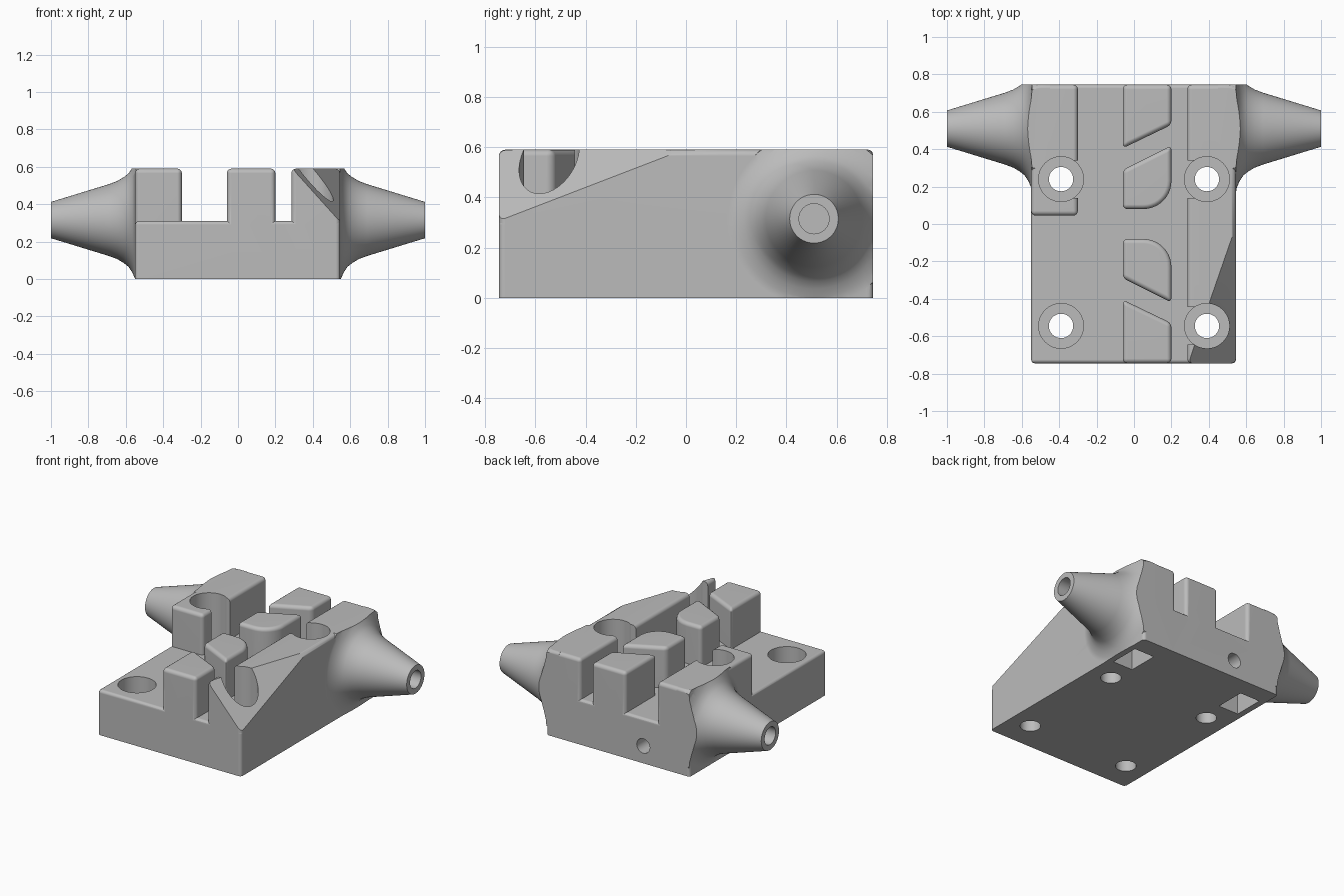
import bpy, bmesh, math
from mathutils import Vector, Matrix

if "Cube" in bpy.data.objects:
    bpy.data.objects.remove(bpy.data.objects["Cube"])

grey = bpy.data.materials.new("light_grey")
grey.use_nodes = True
colour = (0.5, 0.5, 0.5, 1)
grey.diffuse_color = colour
grey.node_tree.nodes["Principled BSDF"].inputs["Base Color"].default_value = colour

LEFT, RIGHT, FRONT, BACK = -0.55, 0.545, -0.745, 0.745
DECK, TOP = 0.31, 0.59
AXIS_Y, AXIS_Z = 0.51, 0.315


def finish(bm, name):
    bmesh.ops.recalc_face_normals(bm, faces=bm.faces)
    mesh = bpy.data.meshes.new(name)
    bm.to_mesh(mesh)
    bm.free()
    mesh.materials.append(grey)
    obj = bpy.data.objects.new(name, mesh)
    bpy.context.scene.collection.objects.link(obj)
    return obj


def block(name, outline, z0, z1, radius=0.0, slope=None):
    """Upright prism with rounded top and corners, optionally sliced by a plane."""
    bm = bmesh.new()
    face = bm.faces.new([bm.verts.new((x, y, z0)) for x, y in outline])
    up = bmesh.ops.extrude_face_region(bm, geom=[face])["geom"]
    bmesh.ops.translate(bm, verts=[g for g in up if isinstance(g, bmesh.types.BMVert)],
                        vec=(0, 0, z1 - z0))
    bmesh.ops.recalc_face_normals(bm, faces=bm.faces)
    if radius:
        edges = [e for e in bm.edges if max(v.co.z for v in e.verts) > z0 + 0.001
                 and e.calc_face_angle(0) > 0.4]
        bmesh.ops.bevel(bm, geom=edges, offset=radius, segments=4,
                        profile=0.5, affect='EDGES')
    if slope:
        a, b, c = (Vector(p) for p in slope)
        normal = (b - a).cross(c - a)
        if normal.z < 0:
            normal.negate()
        cut = bmesh.ops.bisect_plane(bm, geom=bm.verts[:] + bm.edges[:] + bm.faces[:],
                                     plane_co=a, plane_no=normal, clear_outer=True)
        rim = [g for g in cut["geom_cut"] if isinstance(g, bmesh.types.BMEdge)]
        bmesh.ops.edgeloop_fill(bm, edges=rim)
    return finish(bm, name)


def rect(x0, x1, y0, y1):
    return [(x0, y0), (x1, y0), (x1, y1), (x0, y1)]


def cylinder(name, radius, start, end):
    start, end = Vector(start), Vector(end)
    bm = bmesh.new()
    turn = (end - start).to_track_quat('Z', 'Y').to_matrix().to_4x4()
    bmesh.ops.create_cone(bm, cap_ends=True, segments=48, radius1=radius, radius2=radius,
                          depth=(end - start).length,
                          matrix=Matrix.Translation((start + end) / 2) @ turn)
    return finish(bm, name)


def lathe_x(name, profile, side):
    """Turned solid around the nozzle axis; profile holds (x, radius)."""
    bm = bmesh.new()
    n = 72
    rings = [[bm.verts.new((side * x, AXIS_Y + r * math.cos(2 * math.pi * i / n),
                            AXIS_Z + r * math.sin(2 * math.pi * i / n)))
              for i in range(n)] for x, r in profile]
    for a, b in zip(rings, rings[1:]):
        for i in range(n):
            j = (i + 1) % n
            bm.faces.new((a[i], a[j], b[j], b[i]))
    bm.faces.new(rings[0])
    bm.faces.new(rings[-1])
    return finish(bm, name)


def combine(target, tool, operation):
    mod = target.modifiers.new(operation.lower(), 'BOOLEAN')
    mod.operation, mod.solver, mod.object = operation, 'EXACT', tool
    bpy.context.view_layer.update()
    with bpy.context.temp_override(object=target, active_object=target):
        bpy.ops.object.modifier_apply(modifier=mod.name)
    bpy.data.objects.remove(tool)


# Base plate
body = block("mounting_block", rect(LEFT, RIGHT, FRONT, BACK), 0, DECK, 0.02)

# Side walls, the longer one with a sloping front corner
parts = [
    block("right_wall", rect(LEFT, -0.30, 0.045, BACK), 0, TOP, 0.025),
    block("left_wall", rect(0.285, RIGHT, FRONT, BACK), 0, TOP, 0.025,
          slope=[(RIGHT, -0.01, TOP), (0.29, FRONT, TOP), (RIGHT, FRONT, 0.307)]),
]

# Centre posts, mirrored front to back
end_post = [(-0.06, BACK), (-0.06, 0.405), (0.20, 0.53), (0.20, BACK)]
arc = [(0.05 + 0.15 * math.sin(t), 0.23 - 0.15 * math.cos(t))
       for t in (i * math.pi / 20 for i in range(11))]
inner_post = [(-0.06, 0.08)] + arc + [(0.20, 0.42), (-0.06, 0.29)]
for outline, label in ((end_post, "end_post"), (inner_post, "inner_post")):
    for side in (1, -1):
        parts.append(block(label, [(x, side * y) for x, y in outline], 0.1, TOP, 0.025))

# Flared side nozzles, trimmed flush with the block's top, back and bottom
flare = [(0.45, 0.36), (0.545, 0.345), (0.55, 0.315), (0.565, 0.28), (0.585, 0.25),
         (0.61, 0.23), (0.645, 0.209), (0.69, 0.192), (1.0, 0.097)]
for side in (1, -1):
    nozzle = lathe_x("nozzle", flare, side)
    trim = block("trim", rect(*sorted((side * 0.2, side * 1.2)), -0.3, BACK), 0, TOP, 0.02)
    combine(nozzle, trim, 'INTERSECT')
    parts.append(nozzle)

for part in parts:
    combine(body, part, 'UNION')

# Counterbored screw holes, with openings through the inner wall faces
cutters = []
for x in (-0.39, 0.39):
    for y in (0.24, -0.545):
        cutters.append(cylinder("counterbore", 0.12, (x, y, 0.12), (x, y, 0.8)))
        cutters.append(cylinder("screw_hole", 0.065, (x, y, -0.1), (x, y, 0.2)))
        if x > 0 or y > 0:
            inner = math.copysign(0.25, x)
            wall = math.copysign(0.325, x)
            cutters.append(block("opening", rect(*sorted((inner, wall)), y - 0.1, y + 0.1),
                                 DECK, 0.8))

# Nozzle bores leading to pockets in the underside, and the hole in the back
for side in (1, -1):
    cutters.append(block("pocket", rect(*sorted((side * 0.355, side * 0.508)), 0.405, 0.615),
                         -0.1, 0.42))
    cutters.append(cylinder("bore", 0.06, (side * 0.45, AXIS_Y, AXIS_Z),
                            (side * 1.1, AXIS_Y, AXIS_Z)))
cutters.append(cylinder("back_hole", 0.05, (-0.195, 0.4, 0.12), (-0.195, 0.9, 0.12)))

for cutter in cutters:
    combine(body, cutter, 'DIFFERENCE')

# Smooth rounded areas while keeping machined edges crisp
for obj in bpy.context.selected_objects:
    obj.select_set(False)
body.select_set(True)
bpy.context.view_layer.objects.active = body
bpy.ops.object.shade_smooth_by_angle(angle=math.radians(30))
normals = body.modifiers.new("weighted_normals", 'WEIGHTED_NORMAL')
normals.keep_sharp = True
